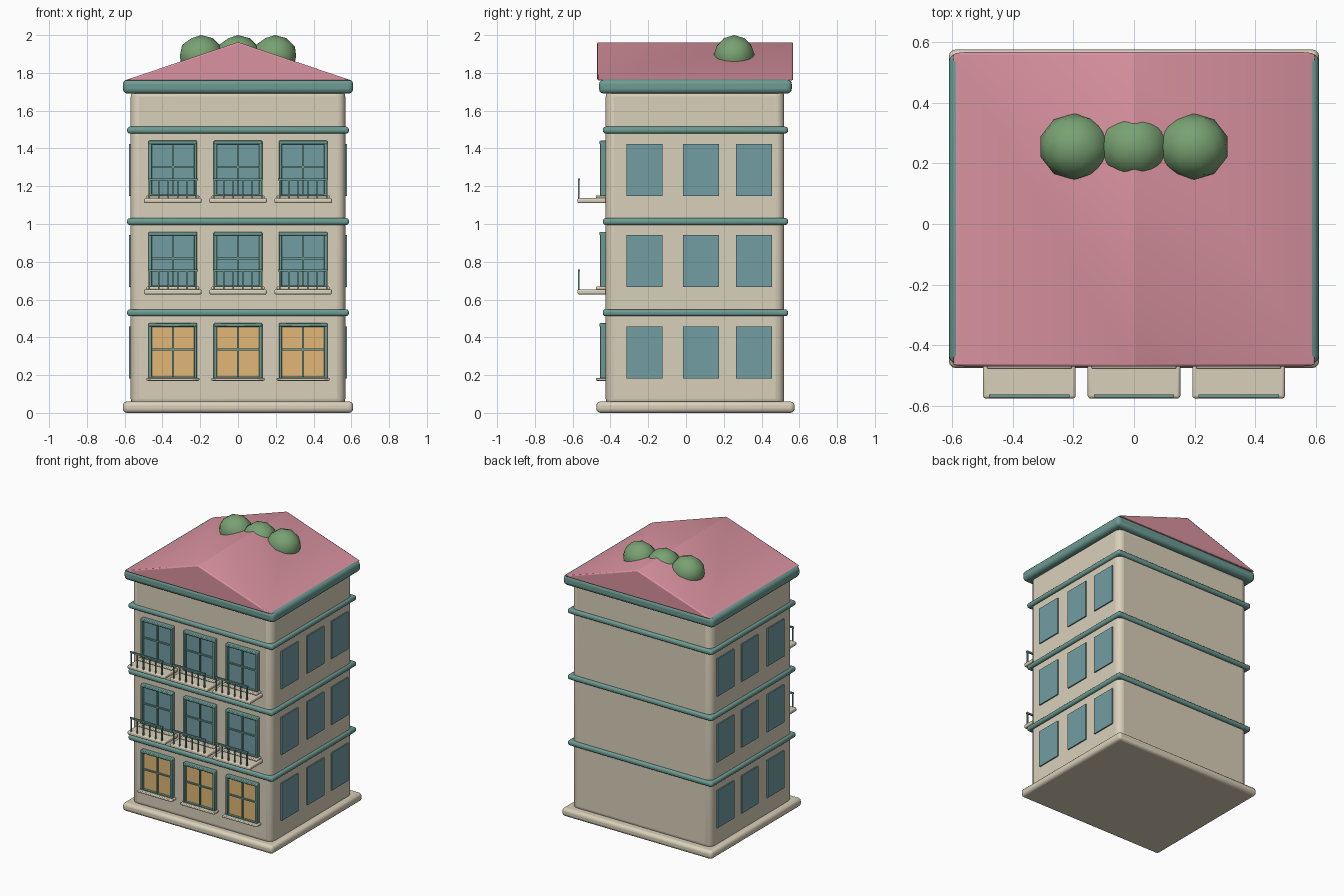
import bpy, bmesh

if "Cube" in bpy.data.objects:
    bpy.data.objects.remove(bpy.data.objects["Cube"])


def mat(name, r, g, b):
    m = bpy.data.materials.new(name)
    m.diffuse_color = (r, g, b, 1)
    m.use_nodes = True
    m.node_tree.nodes["Principled BSDF"].inputs["Base Color"].default_value = m.diffuse_color
    return m


CREAM = mat("cream", 0.70, 0.63, 0.49)
TEAL = mat("teal", 0.15, 0.33, 0.29)
PINK = mat("pink", 0.70, 0.29, 0.35)
GLASS = mat("glass", 0.17, 0.34, 0.37)
WARM = mat("warm_glass", 0.75, 0.47, 0.18)
GREEN = mat("green", 0.19, 0.36, 0.17)


def finish(ob, m, bevel, seg):
    ob.data.materials.append(m)
    if bevel:
        b = ob.modifiers.new("bevel", "BEVEL")
        b.width, b.segments = bevel, seg
        bpy.ops.object.select_all(action="DESELECT")
        ob.select_set(True)
        bpy.context.view_layer.objects.active = ob
        bpy.ops.object.shade_smooth_by_angle(angle=0.7)
    return ob


def mesh_object(name, bm):
    me = bpy.data.meshes.new(name)
    bm.to_mesh(me)
    bm.free()
    ob = bpy.data.objects.new(name, me)
    bpy.context.collection.objects.link(ob)
    return ob


def box(name, x, y, z, m, bevel=0, seg=3):
    """Box given by (min, max) on each axis."""
    bm = bmesh.new()
    bmesh.ops.create_cube(bm, size=1)
    for v in bm.verts:
        v.co = [a[0] if c < 0 else a[1] for a, c in zip((x, y, z), v.co)]
    return finish(mesh_object(name, bm), m, bevel, seg)


def around(c, w):
    return (c - w / 2, c + w / 2)


# Main masses
box("plinth", (-0.61, 0.61), (-0.475, 0.575), (0, 0.06), CREAM, 0.022)
box("walls", (-0.568, 0.568), (-0.425, 0.52), (0.03, 1.72), CREAM, 0.045, 4)
for z in (0.53, 1.013, 1.497):
    box("floor_band", (-0.587, 0.587), (-0.44, 0.54), around(z, 0.036), TEAL, 0.014)
box("cornice", (-0.61, 0.61), (-0.46, 0.56), (1.69, 1.765), TEAL, 0.025)

# Gable roof
bm = bmesh.new()
tri = [bm.verts.new(p) for p in ((-0.6, -0.47, 1.76), (0.6, -0.47, 1.76), (0, -0.47, 1.963))]
face = bm.faces.new(tri)
ext = bmesh.ops.extrude_face_region(bm, geom=[face])
bmesh.ops.translate(bm, vec=(0, 1.037, 0), verts=[g for g in ext["geom"] if isinstance(g, bmesh.types.BMVert)])
bmesh.ops.recalc_face_normals(bm, faces=bm.faces)
finish(mesh_object("roof", bm), PINK, 0.008, 2)

# Rooftop shrubs
for x in (-0.195, 0, 0.195):
    bm = bmesh.new()
    bmesh.ops.create_icosphere(bm, subdivisions=2, radius=0.11)
    bmesh.ops.scale(bm, vec=(1.08, 1, 1), verts=bm.verts)
    bmesh.ops.translate(bm, vec=(x, 0.255, 1.89), verts=bm.verts)
    for f in bm.faces:
        f.smooth = True
    finish(mesh_object("shrub", bm), GREEN, 0, 0)

for row in range(3):
    z0 = 0.17 + 0.483 * row
    # Plain side windows
    for side in (-1, 1):
        for y in (-0.22, 0.08, 0.36):
            box("side_window", around(side * 0.565, 0.024), around(y, 0.192),
                (z0 + 0.013, z0 + 0.288), GLASS)
    for x in (-0.345, 0, 0.345):
        # Front window: glass, frame, glazing bars, sill
        box("front_glass", around(x, 0.24), (-0.438, -0.41), (z0 + 0.012, z0 + 0.29),
            WARM if row == 0 else GLASS)
        for s in (-1, 1):
            box("frame_side", around(x + s * 0.12, 0.017), (-0.456, -0.41), (z0 + 0.01, z0 + 0.3), TEAL, 0.004, 2)
        box("frame_top", around(x, 0.257), (-0.458, -0.41), (z0 + 0.286, z0 + 0.305), TEAL, 0.005, 2)
        box("frame_bottom", around(x, 0.25), (-0.455, -0.41), (z0 + 0.008, z0 + 0.022), TEAL)
        box("bar_upright", around(x, 0.01), (-0.447, -0.43), (z0 + 0.015, z0 + 0.29), TEAL)
        box("bar_cross", around(x, 0.24), (-0.447, -0.43), around(z0 + 0.165, 0.01), TEAL)
        box("sill", around(x, 0.28), (-0.477, -0.41), (z0, z0 + 0.016), CREAM, 0.005, 2)
        if row == 0:
            continue
        # Balcony slab with front railing
        box("balcony_slab", around(x, 0.305), (-0.575, -0.41), (z0 - 0.026, z0 + 0.001), CREAM, 0.009)
        box("balcony_rail", around(x, 0.265), around(-0.567, 0.011), (z0 + 0.095, z0 + 0.106), TEAL)
        for i in range(6):
            box("baluster", around(x - 0.125 + 0.05 * i, 0.008), around(-0.567, 0.008),
                (z0 - 0.005, z0 + 0.1), TEAL)
